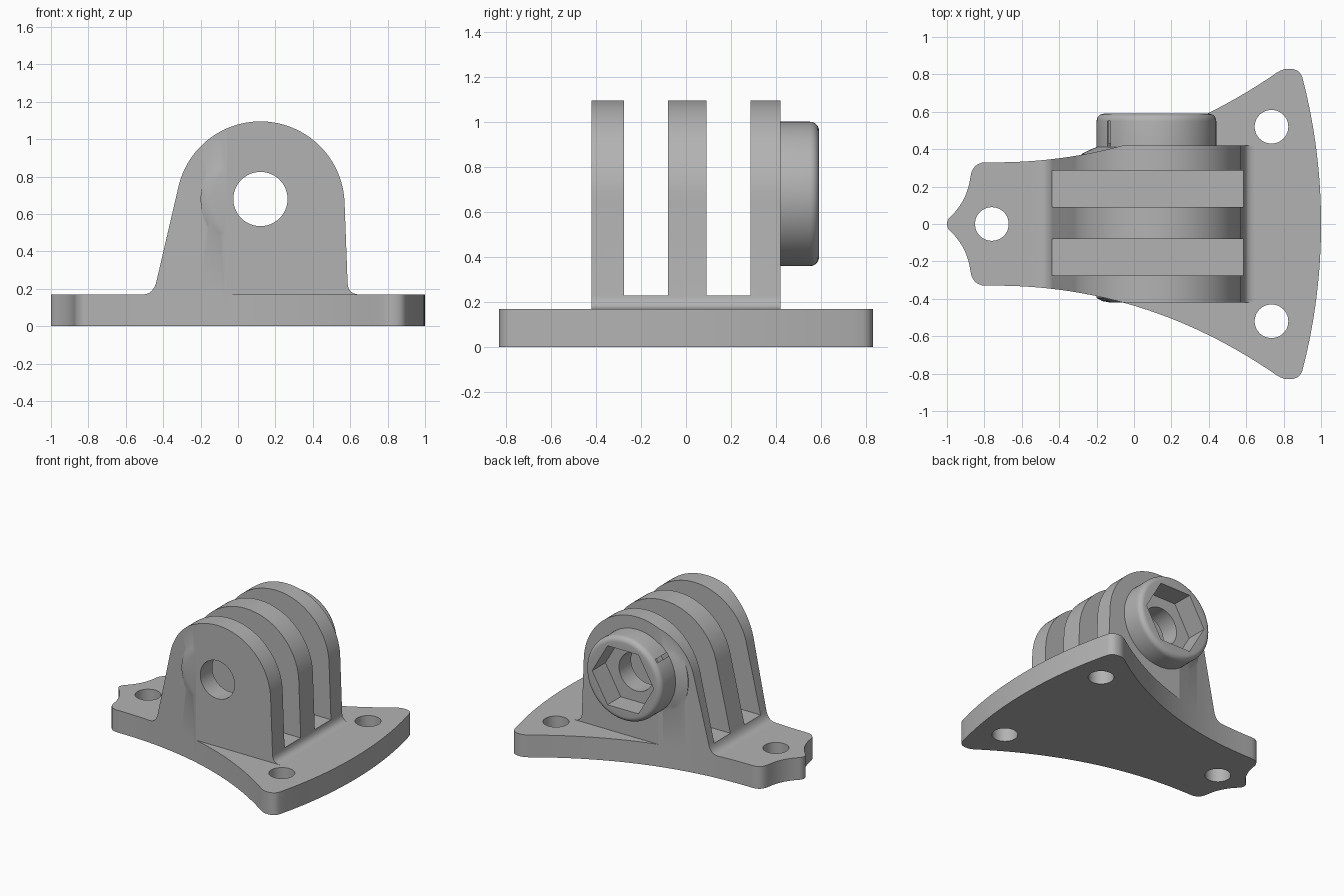
import bpy, bmesh, math
from mathutils import Matrix, Vector

if "Cube" in bpy.data.objects:
    bpy.data.objects.remove(bpy.data.objects["Cube"])

grey = bpy.data.materials.new("plain grey")
grey.diffuse_color = (0.45, 0.45, 0.45, 1)
grey.use_nodes = True
grey.node_tree.nodes["Principled BSDF"].inputs["Base Color"].default_value = grey.diffuse_color
HX, HZ = 0.12, 0.68          # pivot axis


def make(name, bm):
    bmesh.ops.recalc_face_normals(bm, faces=bm.faces)
    me = bpy.data.meshes.new(name)
    bm.to_mesh(me)
    bm.free()
    me.materials.append(grey)
    ob = bpy.data.objects.new(name, me)
    bpy.context.collection.objects.link(ob)
    return ob


def prism(name, pts, vec):
    bm = bmesh.new()
    face = bm.faces.new([bm.verts.new(p) for p in pts])
    ext = bmesh.ops.extrude_face_region(bm, geom=[face])
    bmesh.ops.translate(bm, vec=vec, verts=[v for v in ext["geom"] if isinstance(v, bmesh.types.BMVert)])
    return make(name, bm)


def lathe_y(name, rings, n=72, start=0.0):
    """Solid of revolution about the pivot axis from (y, radius) rings."""
    bm = bmesh.new()
    loops = []
    for y, r in rings:
        loops.append([bm.verts.new((HX + r * math.cos(start + 2 * math.pi * i / n), y,
                                    HZ + r * math.sin(start + 2 * math.pi * i / n))) for i in range(n)])
    for a, b in zip(loops, loops[1:]):
        for i in range(n):
            bm.faces.new((a[i], a[(i + 1) % n], b[(i + 1) % n], b[i]))
    bm.faces.new(loops[0])
    bm.faces.new(loops[-1])
    return make(name, bm)


def boolean(ob, tool, op):
    mod = ob.modifiers.new(op, "BOOLEAN")
    mod.operation, mod.object, mod.solver = op, tool, "EXACT"
    bpy.context.view_layer.objects.active = ob
    bpy.ops.object.modifier_apply(modifier=mod.name)
    bpy.data.objects.remove(tool)


def bezier(a, c, b, n):
    a, b, c = Vector(a), Vector(b), Vector(c)
    return [tuple(a * (1 - i / n) ** 2 + c * 2 * (i / n) * (1 - i / n) + b * (i / n) ** 2) for i in range(n + 1)]


# half outline of the base, from tail to the wide end
half = bezier((-1, 0), (-1, 0.025), (-0.975, 0.045), 4)
half += bezier((-0.975, 0.045), (-0.89, 0.13), (-0.875, 0.25), 10)[1:]
half += bezier((-0.875, 0.25), (-0.865, 0.33), (-0.79, 0.33), 6)[1:]
half += bezier((-0.79, 0.33), (0.05, 0.315), (0.765, 0.81), 28)[1:]
half += bezier((0.765, 0.81), (0.80, 0.832), (0.83, 0.83), 4)[1:]
half += bezier((0.83, 0.83), (0.885, 0.83), (0.9, 0.785), 5)[1:]
half += bezier((0.9, 0.785), (1, 0.4), (1, 0), 16)[1:]
outline = half + [(x, -y) for x, y in reversed(half[1:-1])]


def slab(name, h):
    return prism(name, [(x, y, 0) for x, y in outline], (0, 0, h))


body = slab("mount_body", 0.17)

# upright block, trimmed at the sides by the base outline
prof = [(-0.54, 0.05)] + bezier((-0.51, 0.17), (-0.452, 0.17), (-0.436, 0.24), 8)
prof += [(HX + 0.45 * math.cos(math.radians(a)), 0.645 + 0.45 * math.sin(math.radians(a)))
         for a in [168 - i * 166 / 48 for i in range(49)]]
prof += bezier((0.586, 0.23), (0.59, 0.17), (0.65, 0.17), 8) + [(0.67, 0.05)]
upright = prism("upright", [(x, -0.42, z) for x, z in prof], (0, 0.84, 0))
boolean(upright, slab("trim", 1.3), "INTERSECT")
boolean(body, upright, "UNION")

# rounded swelling around the pivot, front and back
boolean(body, lathe_y("front_swelling", [(-0.3, 0.32), (-0.395, 0.32), (-0.412, 0.29), (-0.4195, 0.25)]), "UNION")
boolean(body, lathe_y("back_swelling", [(0.3, 0.40), (0.375, 0.40), (0.395, 0.36), (0.4195, 0.30)]), "UNION")

# nut housing with a rounded rim
rim = [(0.55 + 0.04 * math.sin(math.radians(a)), 0.28 + 0.04 * math.cos(math.radians(a))) for a in range(0, 91, 15)]
boolean(body, lathe_y("nut_housing", [(0.35, 0.32)] + rim), "UNION")

# two slots between the three prongs
for y0, y1 in ((-0.275, -0.08), (0.09, 0.285)):
    boolean(body, prism("slot", [(-1, y0, 0.23), (1, y0, 0.23), (1, y1, 0.23), (-1, y1, 0.23)], (0, 0, 1.2)), "DIFFERENCE")

# pivot hole and hexagonal nut recess
boolean(body, lathe_y("pivot_hole", [(-1, 0.145), (1, 0.145)]), "DIFFERENCE")
boolean(body, lathe_y("nut_recess", [(0.43, 0.26), (1, 0.26)], 6), "DIFFERENCE")

# screw holes through the base
for x, y in ((-0.76, 0), (0.735, 0.52), (0.735, -0.52)):
    bm = bmesh.new()
    bmesh.ops.create_cone(bm, cap_ends=True, segments=48, radius1=0.09, radius2=0.09, depth=1,
                          matrix=Matrix.Translation((x, y, 0)))
    boolean(body, make("screw_hole", bm), "DIFFERENCE")

# smooth curves, sharp edges
bpy.ops.object.select_all(action="DESELECT")
body.select_set(True)
bpy.context.view_layer.objects.active = body
bpy.ops.object.shade_smooth_by_angle(angle=math.radians(30))
